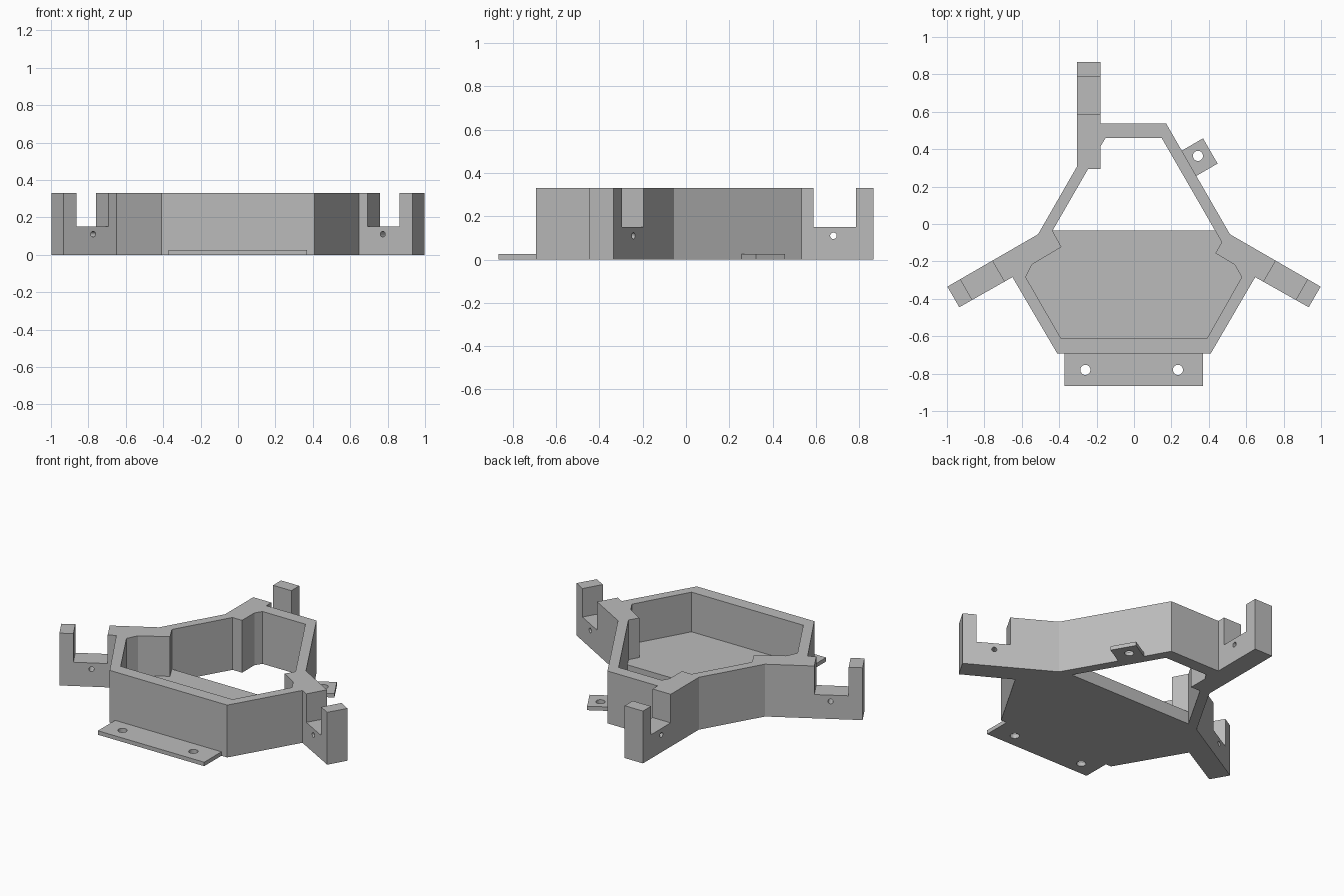
import bpy, bmesh, math
from mathutils import Matrix, Vector

if "Cube" in bpy.data.objects:
    bpy.data.objects.remove(bpy.data.objects["Cube"])

H = 0.33        # wall height
FLOOR = 0.08    # tray floor thickness
TAB = 0.025     # mounting tab thickness

grey = bpy.data.materials.new("plain grey")
grey.diffuse_color = (0.5, 0.5, 0.5, 1)
grey.use_nodes = True
grey.node_tree.nodes["Principled BSDF"].inputs["Base Color"].default_value = grey.diffuse_color


def add_object(name, bm):
    bmesh.ops.recalc_face_normals(bm, faces=bm.faces[:])
    mesh = bpy.data.meshes.new(name)
    bm.to_mesh(mesh)
    bm.free()
    mesh.materials.append(grey)
    obj = bpy.data.objects.new(name, mesh)
    bpy.context.collection.objects.link(obj)
    return obj


def prism(name, outline, z0, z1):
    bm = bmesh.new()
    face = bm.faces.new([bm.verts.new((x, y, z0)) for x, y in outline])
    top = bmesh.ops.extrude_face_region(bm, geom=[face])
    verts = [v for v in top["geom"] if isinstance(v, bmesh.types.BMVert)]
    bmesh.ops.translate(bm, verts=verts, vec=(0, 0, z1 - z0))
    return add_object(name, bm)


def drill(center, radius, length, matrix=Matrix()):
    bm = bmesh.new()
    bmesh.ops.create_cone(bm, cap_ends=True, segments=24, radius1=radius, radius2=radius,
                          depth=length, matrix=Matrix.Translation(center) @ matrix)
    return add_object("drill_cutter", bm)


def cut(target, cutters):
    for c in cutters:
        c.hide_render = True
        mod = target.modifiers.new("cut", "BOOLEAN")
        mod.operation, mod.solver, mod.object = "DIFFERENCE", "EXACT", c
    bpy.context.view_layer.update()
    graph = bpy.context.evaluated_depsgraph_get()
    mesh = bpy.data.meshes.new_from_object(target.evaluated_get(graph))
    target.modifiers.clear()
    target.data = mesh
    for c in cutters:
        bpy.data.objects.remove(c)


# Outer outline of the frame with its three arms
outer = [(-0.41, -0.693), (0.41, -0.693), (0.648, -0.284), (0.934, -0.445), (0.998, -0.335),
         (0.513, -0.055), (0.172, 0.537), (-0.178, 0.537), (-0.178, 0.865), (-0.305, 0.865),
         (-0.305, 0.307), (-0.513, -0.055), (-0.998, -0.335), (-0.934, -0.445), (-0.65, -0.284)]
# Inner outline: front part is a floored tray, rear part is open
edge_l, edge_r = (-0.436, -0.036), (0.434, -0.036)
front = [edge_l, (-0.388, -0.123), (-0.546, -0.217), (-0.579, -0.284), (-0.39, -0.612),
         (0.39, -0.612), (0.576, -0.284), (0.538, -0.218), (0.435, -0.156), (0.469, -0.097), edge_r]
rear = [(0.148, 0.46), (-0.152, 0.46), (-0.178, 0.417), (-0.178, 0.295), (-0.245, 0.295)]

frame = prism("frame", outer, 0, H)
cutters = [prism("cavity_cutter", front + rear, FLOOR, 0.6),
           prism("opening_cutter", [edge_l, edge_r] + rear, -0.2, 0.2)]

# Slot and cross hole in each arm: tip midpoint and inward angle
for tip, angle in (((0.966, -0.39), 150), ((-0.966, -0.39), 30), ((-0.2415, 0.865), -90)):
    a = math.radians(angle)
    d, n = Vector((math.cos(a), math.sin(a))), Vector((-math.sin(a), math.cos(a)))
    p = Vector(tip)
    slot = [p + d * s + n * w for s, w in ((0.08, -0.1), (0.277, -0.1), (0.277, 0.1), (0.08, 0.1))]
    cutters.append(prism("slot_cutter", slot, 0.15, 0.6))
    c = p + d * 0.184
    turn = Matrix.Rotation(a, 4, "Z") @ Matrix.Rotation(math.pi / 2, 4, "X")
    cutters.append(drill((c.x, c.y, 0.11), 0.015, 0.3, turn))
cut(frame, cutters)

# Mounting tabs with screw holes
front_tab = prism("front_tab", [(-0.372, -0.865), (0.37, -0.865), (0.37, -0.693), (-0.372, -0.693)], 0, TAB)
cut(front_tab, [drill((x, -0.78, 0), 0.027, 0.2) for x in (-0.26, 0.235)])
side_tab = prism("side_tab", [(0.2555, 0.392), (0.333, 0.257), (0.447, 0.323), (0.369, 0.458)], 0, TAB)
cut(side_tab, [drill((0.342, 0.364, 0), 0.027, 0.2)])
